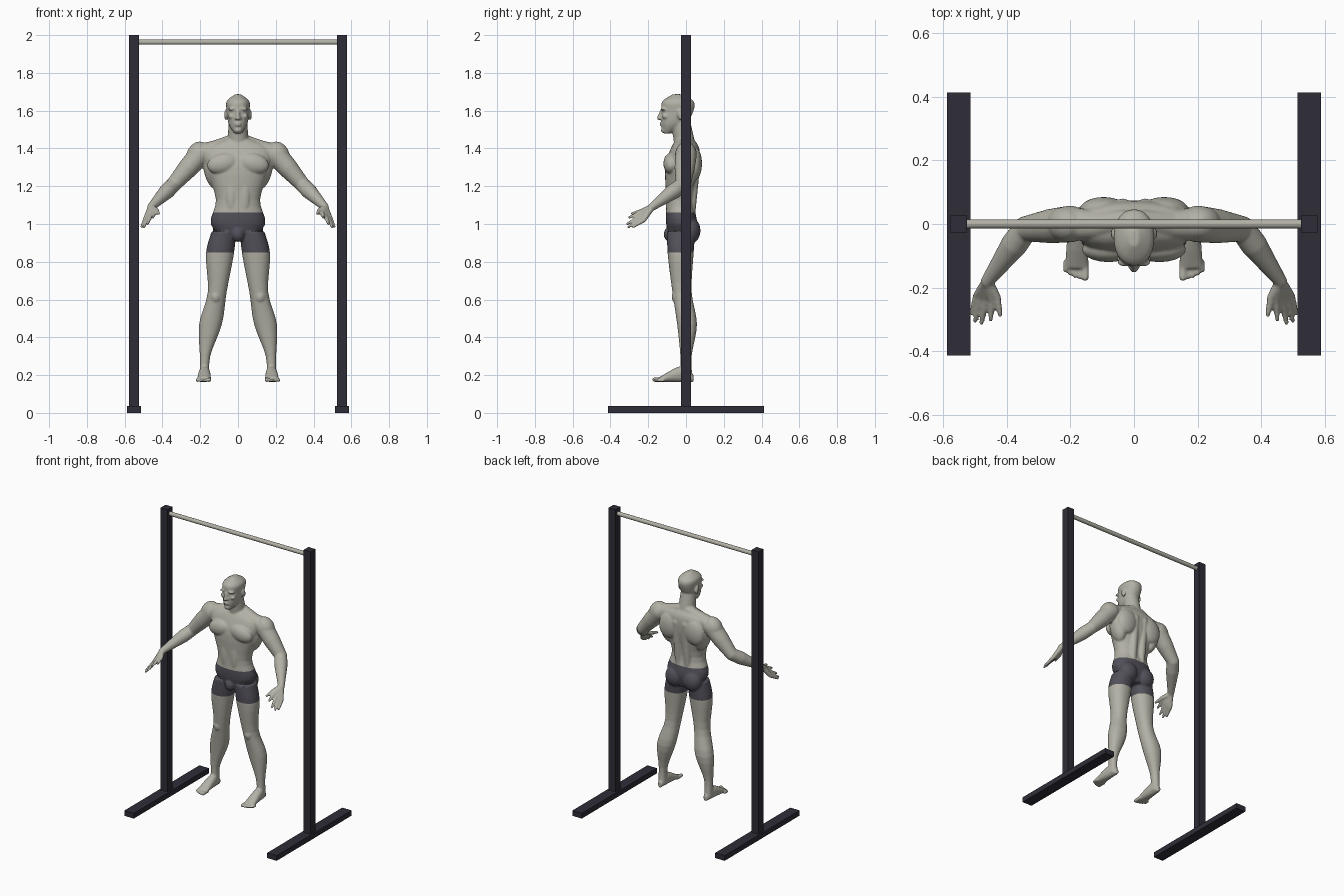
import bpy, bmesh, math
from mathutils import Matrix, Vector

cube = bpy.data.objects.get("Cube")
if cube:
    bpy.data.objects.remove(cube)


def material(name, *colour):
    mat = bpy.data.materials.new(name)
    mat.use_nodes = True
    mat.diffuse_color = (*colour, 1)
    mat.node_tree.nodes["Principled BSDF"].inputs["Base Color"].default_value = (*colour, 1)
    return mat


skin = material("pale grey skin and steel", .45, .44, .38)
cloth = material("dark grey cloth", .085, .08, .1)
paint = material("black painted steel", .028, .026, .038)


def finish(name, bm, *mats):
    """Turn a bmesh into a named object with its materials."""
    mesh = bpy.data.meshes.new(name)
    bm.to_mesh(mesh)
    bm.free()
    obj = bpy.data.objects.new(name, mesh)
    bpy.context.collection.objects.link(obj)
    for mat in mats:
        mesh.materials.append(mat)
    return obj


def box(name, centre, size):
    bm = bmesh.new()
    matrix = Matrix.Translation(centre) @ Matrix.Diagonal((*size, 1))
    bmesh.ops.create_cube(bm, size=1, matrix=matrix)
    finish(name, bm, paint)


# Pull-up frame
post_x, post_width, rail_height, top = .55, .053, .036, 2
for side, label in ((1, "left"), (-1, "right")):
    box(label + "_post", (side * post_x, 0, (top + rail_height) / 2),
        (post_width, post_width, top - rail_height))
    box(label + "_floor_rail", (side * post_x, 0, rail_height / 2), (.073, .825, rail_height))
bar = bmesh.new()
bmesh.ops.create_cone(bar, cap_ends=True, segments=24, radius1=.014, radius2=.014,
                      depth=2 * post_x - post_width,
                      matrix=Matrix.Translation((0, 0, 1.963)) @ Matrix.Rotation(math.pi / 2, 4, "Y"))
for face in bar.faces:
    face.smooth = len(face.verts) == 4
finish("pull_up_bar", bar, skin)

# Body: overlapping forms for the left side and centre, later mirrored and fused
body = bmesh.new()


def smooth_rows(rows, steps=4):
    """Fill in a smooth curve between a few sections."""
    rows = [Vector(row) for row in rows]
    padded = [rows[0], *rows, rows[-1]]
    for before, start, end, after in zip(padded, rows, rows[1:], padded[3:]):
        for i in range(steps):
            t = i / steps
            ease = t * t * (3 - 2 * t)
            bend = (end - before) * t * (1 - t) ** 2 - (after - start) * t * t * (1 - t)
            yield start.lerp(end, ease) + bend / 2
    yield rows[-1]


def loft(rows, place, power=2.2, sides=32):
    """Join oval rings given as (position, left, right, front, back)."""
    rings = []
    for position, left, right, front, back in smooth_rows(rows):
        ring = []
        for i in range(sides):
            angle = math.tau * i / sides
            across, along = [math.copysign(abs(wave) ** (2 / power), wave)
                             for wave in (math.cos(angle), math.sin(angle))]
            ring.append(body.verts.new(place((left + right + (right - left) * across) / 2,
                                             (front + back + (back - front) * along) / 2, position)))
        rings.append(ring)
    faces = [body.faces.new(rings[0]), body.faces.new(rings[-1])]
    for low, high in zip(rings, rings[1:]):
        for i in range(sides):
            faces.append(body.faces.new((low[i - 1], low[i], high[i], high[i - 1])))
    bmesh.ops.recalc_face_normals(body, faces=faces)


def upright(a, b, position):
    return a, b, position


def lengthwise(a, b, position):
    return a, position, b


def centred(*rows):
    return [(z, -width, width, front, back) for z, width, front, back in rows]


def blob(centre, size, turn=0, axis="Y"):
    matrix = (Matrix.Translation(centre) @ Matrix.Rotation(math.radians(turn), 4, axis)
              @ Matrix.Diagonal((*size, 1)))
    bmesh.ops.create_uvsphere(body, u_segments=20, v_segments=12, radius=1, matrix=matrix)


def limb(*stations):
    """Chain of balls and cones through (point, radius) pairs."""
    stations = [(Vector(point), radius) for point, radius in stations]
    for point, radius in stations:
        blob(point, (radius, radius, radius))
    for (start, thick), (end, thin) in zip(stations, stations[1:]):
        turn = (end - start).to_track_quat("Z", "Y").to_matrix().to_4x4()
        bmesh.ops.create_cone(body, cap_ends=True, segments=20, radius1=thick, radius2=thin,
                              depth=(end - start).length,
                              matrix=Matrix.Translation((start + end) / 2) @ turn)


shoulder, elbow, wrist = Vector((.2, 0, 1.37)), Vector((.34, -.015, 1.21)), Vector((.46, -.18, 1.09))

# Torso and neck
loft(centred((.91, .06, -.08, .04), (1, .145, -.105, .06), (1.13, .117, -.105, .04),
             (1.3, .17, -.11, .07), (1.4, .18, -.08, .07), (1.45, .07, -.05, .04)), upright)
neck = Vector((0, -.01, 1.44))
limb((neck, .055), ((0, -.03, 1.55), .05))
limb((neck + Vector((.03, .02, 0)), .035), (neck.lerp(shoulder, .6), .045), (shoulder, .055))
blob((.08, -.08, 1.32), (.085, .04, .055), 12)     # chest muscle
blob((.095, .045, 1.32), (.075, .04, .09), -15)    # shoulder blade
blob((.135, 0, 1.28), (.045, .06, .1), 14)         # side back muscle
limb(((.035, .025, 1.06), .025), ((.035, .05, 1.36), .03))
blob((.035, -.09, 1.15), (.03, .02, .1))           # stomach muscle
blob((.068, .022, .965), (.066, .055, .07))        # buttock
blob((0, -.085, .945), (.035, .033, .04))          # front of shorts

# Head and face
loft(centred((1.48, .02, -.12, -.08), (1.53, .05, -.13, 0), (1.6, .06, -.13, .04),
             (1.65, .06, -.125, .04), (1.687, .015, -.07, -.02)), upright)
limb(((0, -.13, 1.6), .008), ((0, -.143, 1.56), .011))
blob((.01, -.134, 1.56), (.01, .01, .008))         # nostril
blob((.028, -.12, 1.61), (.025, .015, .008), 8)    # brow
blob((.034, -.11, 1.57), (.02, .016, .014))        # cheek
for lip in (1.523, 1.534):
    blob((0, -.128, lip), (.018, .012, .006))
blob((0, -.12, 1.497), (.02, .013, .014))          # chin
blob((.064, -.03, 1.578), (.009, .017, .03), 15, "X")  # ear

# Arm
blob(shoulder + Vector((.015, 0, 0)), (.055, .055, .07), -30)
limb((shoulder, .058), (shoulder.lerp(elbow, .45), .054), (elbow, .04),
     (elbow.lerp(wrist, .3), .042), (wrist, .021))

# Hand: fingers fan out from the wrist
spread = Vector((.06, .02, -.05))
for i in range(4):
    fan = i / 3
    knuckle = wrist + Vector((-.015, -.06, -.03)) + spread * fan * .8
    reach = Vector((.01, -.02, -.02)) * math.sin(math.pi * fan)
    tip = wrist + Vector((-.01, -.12, -.055)) + spread * fan + reach
    limb((wrist, .018), (knuckle, .0125), (tip, .0075))
thumb = wrist + Vector((-.03, -.05, -.02))
limb((wrist, .018), (thumb, .013), (thumb + Vector((-.01, -.055, -.015)), .008))

# Leg and kneecap
loft([(.96, .01, .14, -.1, .05), (.84, .022, .17, -.097, .04), (.64, .06, .16, -.072, .03),
      (.47, .085, .206, -.047, .058), (.3, .147, .202, -.03, .03), (.18, .15, .203, -.03, .035)], upright)
blob((.118, -.05, .615), (.028, .026, .036))

# Foot and toes
sole = .164
loft([(.04, .16, .19, sole, .2), (-.02, .148, .207, sole, .25), (-.14, .142, .217, sole, .19)], lengthwise)
for i in range(5):
    radius = .0085 if i else .012
    x, z = .153 + .0155 * i, sole + radius
    limb(((x, -.12, z), radius), ((x, .0015 * i * i - .168, z), radius))

# Mirror, fuse and smooth the body
figure = finish("body_forms", body, skin)
figure.modifiers.new("Both sides", "MIRROR").use_mirror_merge = False
fuse = figure.modifiers.new("Fuse", "REMESH")
fuse.mode, fuse.voxel_size = "VOXEL", .005
soften = figure.modifiers.new("Soften", "SMOOTH")
soften.factor, soften.iterations = .5, 7
bpy.context.view_layer.update()
fused = bpy.data.meshes.new_from_object(figure.evaluated_get(bpy.context.evaluated_depsgraph_get()))
bpy.data.objects.remove(figure)

# Shorts: cut clean edges at waist and hem, then colour between them
waist, hem = 1.06, .848
skinned = bmesh.new()
skinned.from_mesh(fused)
for height in (waist, hem):
    bmesh.ops.bisect_plane(skinned, geom=skinned.verts[:] + skinned.edges[:] + skinned.faces[:],
                           plane_co=(0, 0, height), plane_no=(0, 0, 1))
for face in skinned.faces:
    middle = face.calc_center_median()
    face.smooth = True
    face.material_index = int(hem < middle.z < waist and abs(middle.x) < .3)
finish("body", skinned, skin, cloth)
